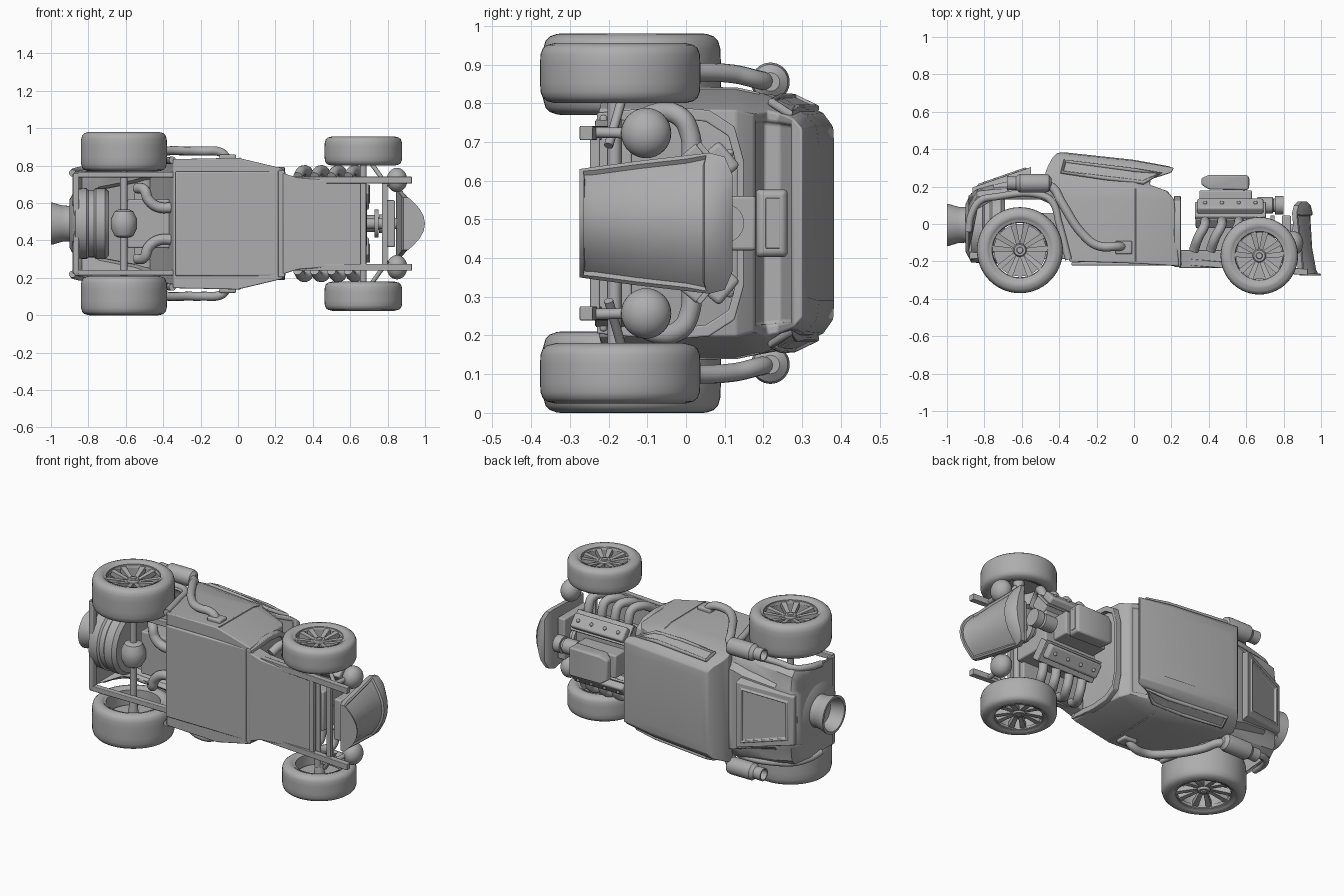
import bpy, bmesh, math
from mathutils import Vector, Matrix

if "Cube" in bpy.data.objects:
    bpy.data.objects.remove(bpy.data.objects["Cube"])

ZC = 0.49  # the car lies on its side: z is its width, +y its roof, +x its nose
grey = bpy.data.materials.new("plain_grey")
grey.diffuse_color = (0.42, 0.42, 0.42, 1)
grey.use_nodes = True
grey.node_tree.nodes["Principled BSDF"].inputs["Base Color"].default_value = grey.diffuse_color


def finish(name, bm, bevel=0, solid=0, angle=0.6):
    bmesh.ops.recalc_face_normals(bm, faces=bm.faces)
    me = bpy.data.meshes.new(name)
    bm.to_mesh(me)
    bm.free()
    me.materials.append(grey)
    for p in me.polygons:
        p.use_smooth = True
    me.set_sharp_from_angle(angle=angle)
    ob = bpy.data.objects.new(name, me)
    bpy.context.collection.objects.link(ob)
    if solid:
        m = ob.modifiers.new("thickness", 'SOLIDIFY')
        m.thickness = solid
    if bevel:
        m = ob.modifiers.new("bevel", 'BEVEL')
        m.width, m.segments, m.limit_method, m.angle_limit = bevel, 3, 'ANGLE', 0.5
    return ob


def add_rings(bm, rings, cap=True, closed=True):
    vs = [[bm.verts.new((x, y, ZC + w)) for x, y, w in r] for r in rings]
    n = len(vs[0])
    for a, b in zip(vs, vs[1:]):
        for i in range(n if closed else n - 1):
            j = (i + 1) % n
            bm.faces.new((a[i], a[j], b[j], b[i]))
    if cap:
        bm.faces.new(vs[0])
        bm.faces.new(vs[-1])
    bmesh.ops.recalc_face_normals(bm, faces=bm.faces)


def loft(name, rings, cap=True, closed=True, **kw):
    bm = bmesh.new()
    add_rings(bm, rings, cap, closed)
    return finish(name, bm, **kw)


def box(name, c, s, rot=0, bevel=0.008):
    bm = bmesh.new()
    bmesh.ops.create_cube(bm, size=1)
    bm.transform(Matrix.Translation((c[0], c[1], ZC + c[2])) @ Matrix.Rotation(rot, 4, 'X') @ Matrix.Diagonal((*s, 1)))
    return finish(name, bm, bevel=bevel)


def spin(name, prof, c, axis='X', n=40, cap=False):
    """revolve (along, radius) points about an axis through c"""
    def pt(t, r, a):
        u, v = r * math.cos(a), r * math.sin(a)
        return (c[0] + t, c[1] + u, c[2] + v) if axis == 'X' else (c[0] + u, c[1] + v, c[2] + t)
    return loft(name, [[pt(t, r, 2 * math.pi * i / n) for i in range(n)] for t, r in prof], cap=cap)


def tube(name, pts, r, cyclic=False, smooth=True):
    cu = bpy.data.curves.new(name, 'CURVE')
    cu.dimensions, cu.bevel_depth, cu.bevel_resolution, cu.resolution_u = '3D', r, 4, 8
    cu.use_fill_caps = True
    sp = cu.splines.new('BEZIER')
    sp.bezier_points.add(len(pts) - 1)
    for b, (x, y, w) in zip(sp.bezier_points, pts):
        b.co = (x, y, ZC + w)
        b.handle_left_type = b.handle_right_type = 'AUTO' if smooth else 'VECTOR'
    sp.use_cyclic_u = cyclic
    tmp = bpy.data.objects.new("tmp", cu)
    bpy.context.collection.objects.link(tmp)
    me = bpy.data.meshes.new_from_object(tmp.evaluated_get(bpy.context.evaluated_depsgraph_get()))
    bpy.data.objects.remove(tmp)
    bm = bmesh.new()
    bm.from_mesh(me)
    return finish(name, bm)


def both(pts, s):
    return [(x, y, w * s) for x, y, w in pts]


# cabin: rings from floor to roof, each given at rear, middle and front; windscreen recessed
levels = [((-.345, -.20, .345), (0, -.21, .352), (.24, -.225, .295)),
          ((-.42, .13, .335), (0, .13, .35), (.215, .13, .292)),
          ((-.47, .24, .33), (0, .20, .335), (.18, .175, .28)),
          ((-.475, .27, .325), (0, .225, .325), (.085, .21, .29)),
          ((-.46, .31, .305), (0, .27, .305), (.09, .24, .285)),
          ((-.435, .355, .285), (0, .31, .28), (.20, .275, .272)),
          ((-.41, .38, .25), (0, .337, .25), (.213, .30, .245)),
          ((-.37, .383, .20), (0, .343, .20), (.18, .31, .19))]
bm = bmesh.new()
add_rings(bm, [list(l) + both(l[::-1], -1) for l in levels])
screen = [f for f in bm.faces if abs(f.calc_center_median().z - ZC) < .01 and f.calc_center_median().x > .05
          and .18 < f.calc_center_median().y < .27]
bmesh.ops.inset_region(bm, faces=screen, thickness=.025)
bmesh.ops.inset_region(bm, faces=screen, thickness=.006, depth=-.012)
finish("cabin", bm, bevel=.01)
box("floor_pan", (-.04, -.213, 0), (.59, .02, .56))

# cowl flange around the firewall
cowl = [(-.23, .285), (-.05, .302), (.06, .292), (.125, .25), (.15, .16)]
outer = cowl + [(y, -w) for y, w in cowl[::-1]]
inner = [((y + .03) * .9 - .03, w * .9) for y, w in outer]
ring = lambda x, pr: [(x, y, w) for y, w in pr]
loft("cowl_flange", [ring(.215, inner), ring(.215, outer), ring(.25, outer), ring(.25, inner), ring(.215, inner)],
     cap=False, bevel=.004)

# rear body shell, open underneath
rear = [(-.43, .10, .33, .20, .25, .26), (-.5, .13, .325, .2, .24, .26), (-.56, .13, .32, .195, .22, .255),
        (-.75, .13, .30, .185, .18, .21), (-.84, .08, .285, .175, .16, .185), (-.885, -.15, .265, .10, .15, .15)]


def rear_section(x, yb, w, sh, wd, top):
    h = [(x, yb, w), (x, sh - .03, w), (x, sh, w - .03), (x, sh + .01, wd + .02), (x, top, wd)]
    return h + both(h[::-1], -1)


secs = [rear_section(*r) for r in rear]
loft("rear_body", secs, cap=False, closed=False, solid=.012)
loft("rear_panel", [secs[-1], [(x + .015, y, w) for x, y, w in secs[-1]]])

# raised rear hatch with an inset window
bm = bmesh.new()
add_rings(bm, [[(-.86, .14, .16), (-.55, .22, .22), (-.55, .22, -.22), (-.86, .14, -.16)],
               [(-.865, .195, .145), (-.55, .305, .20), (-.55, .305, -.20), (-.865, .195, -.145)]])
lid = [max(bm.faces, key=lambda f: f.normal.y)]
bmesh.ops.inset_region(bm, faces=lid, thickness=.04)
bmesh.ops.inset_region(bm, faces=lid, thickness=.006, depth=.008)
bmesh.ops.inset_region(bm, faces=lid, thickness=.012)
bmesh.ops.inset_region(bm, faces=lid, thickness=.005, depth=-.014)
finish("rear_hatch", bm, bevel=.004)

# turbine and jet nozzle
spin("turbine", [(-.69, .05), (-.69, .17), (-.71, .19), (-.76, .19), (-.77, .18), (-.80, .18), (-.81, .19),
                 (-.87, .185), (-.90, .13), (-.90, .05)], (0, -.02, 0), cap=True)
spin("jet_nozzle", [(-.88, .105), (-.905, .095), (-.94, .097), (-.99, .112), (-1, .113), (-1, .098), (-.92, .078),
                    (-.905, 0.004)], (0, -.005, 0), cap=True)

# floor of the nose, flared toward the cowl
pan = [(.24, .27), (.32, .245), (.45, .235), (.66, .225)]
loft("nose_pan", [[(x, -.235, w), (x, -.14, w), (x, -.14, -w), (x, -.235, -w)] for x, w in pan], bevel=.006)

# engine
box("engine_block", (.515, -.04, 0), (.35, .24, .24))
box("intake_manifold", (.49, .12, 0), (.28, .12, .14))
scoop = [(.36, .21, .245, .06), (.40, .185, .262, .085), (.60, .18, .262, .087), (.615, .19, .254, .08)]
loft("air_scoop", [[(x, a, w), (x, b, w), (x, b, -w), (x, a, -w)] for x, a, b, w in scoop], bevel=.016)
box("scoop_mouth", (.614, .224, 0), (.008, .036, .13), bevel=.002)
spin("front_pulley", [(.66, .045), (.74, .045), (.745, .035), (.755, .035), (.755, .05), (.80, .05), (.80, .01)],
     (0, .10, 0), cap=True)
spin("cooling_fan", [(.73, .02), (.73, .075), (.75, .075), (.75, .02)], (0, -.03, 0), cap=True)
spin("crank_shaft", [(.65, .03), (.85, .03)], (0, -.03, 0), cap=True)
box("radiator", (.815, -.08, 0), (.05, .25, .25))

# grille shell: rings from bottom to top with a bowed front, framed panel in front
bm = bmesh.new()
rows = [(-.275, .885, 1.0, .14), (-.24, .875, .985, .145), (-.13, .865, .965, .16), (0, .85, .957, .175),
        (.06, .845, .955, .182), (.10, .855, .945, .172), (.12, .875, .925, .125)]
add_rings(bm, [[(b, y, -w), (b + .025, y, -w)] + [(b + .025 + (f - b - .025) * (1 - (t / 3.5) ** 2), y, w * t / 3.5)
          for t in range(-3, 4)] + [(b + .025, y, w), (b, y, w)] for y, b, f, w in rows])
front = [f for f in bm.faces if f.normal.x > .35 and f.calc_center_median().y < .07]
bmesh.ops.inset_region(bm, faces=front, thickness=.012)
bmesh.ops.inset_region(bm, faces=front, thickness=.004, depth=-.012)
finish("grille_shell", bm)

# axles and underside
spin("front_axle", [(-.33, .018), (.33, .018)], (.67, -.185, 0), 'Z', 16, True)
spin("rear_axle", [(-.36, .02), (.36, .02)], (-.61, -.14, 0), 'Z', 16, True)
spin("differential", [(-.075, .03), (-.065, .05), (-.025, .07), (.025, .07), (.065, .05), (.075, .03)],
     (-.61, -.14, 0), 'Z', 24, True)
box("gearbox", (-.46, -.02, 0), (.26, .16, .26))
box("rear_bumper", (-.865, -.17, 0), (.03, .04, .54))
for x in (.785, .67):
    box("cross_member", (x, -.235, 0), (.03, .025, .47), bevel=.004)


def wheel(tag, x, y, w, R, rim, h, s):
    c = (x, y, w * s)
    half = [(h * .9, rim - .002), (h * .96, rim + .004), (h, rim + .02), (h * .985, R - .035), (h * .93, R - .018),
            (h * .82, R - .007), (h * .62, R - .001), (h * .3, R)]
    spin(tag + "_tyre", [(-t, r) for t, r in half] + half[::-1], c, 'Z', 56)
    spin(tag + "_rim", [(-h * .95, rim), (-h * .9, rim - .014), (h * .9, rim - .014), (h * .95, rim)], c, 'Z', 56)
    flip = lambda pr: [(t * s, r) for t, r in pr]
    spin(tag + "_rim_lip", flip([(h * .7, rim - .003), (h * .7, rim - .02), (h * .85, rim - .016), (h * .93, rim - .002)]),
         c, 'Z', 56)
    spin(tag + "_hub", flip([(-h, .02), (-.02, .03), (h * .6, .036), (h * .72, .03), (h * .72, .018), (h * .78, .015)]),
         c, 'Z', 24, True)
    spin(tag + "_brake_disc", [(-.008, .02), (-.008, rim * .85), (.008, rim * .85), (.008, .02)], c, 'Z', 40, True)
    bm = bmesh.new()
    for k in range(10):  # paired spokes
        sg = 1 if k % 2 else -1
        mid = (k // 2) * 2 * math.pi / 5 + math.pi / 2
        rings = []
        for r, a, t, d in ((.025, mid + sg * .3, .010, .58), (rim - .008, mid + sg * .25, .016, .82)):
            p, n = Vector((math.cos(a), math.sin(a))) * r, Vector((-math.sin(a), math.cos(a))) * t
            rings.append([(x + p.x + n.x * i, y + p.y + n.y * i, w * s + s * (h * d + j))
                          for i, j in ((-1, 0), (1, 0), (1, -.03), (-1, -.03))])
        add_rings(bm, rings)
    finish(tag + "_spokes", bm)


# everything that is mirrored left and right
for s, side in ((1, "left"), (-1, "right")):
    wheel(side + "_rear_wheel", -.61, -.14, .385, .23, .165, .105, s)
    wheel(side + "_front_wheel", .67, -.17, .388, .207, .147, .078, s)
    # side window
    win = [(-.385, .277, .324), (-.37, .335, .296), (0, .288, .296), (.14, .271, .28), (.05, .222, .312), (-.15, .245, .324)]
    loft(side + "_side_window", [[(x, y, (w - .004) * s) for x, y, w in win], [(x, y, (w + .004) * s) for x, y, w in win]])
    tube(side + "_window_frame", both(win, s), .011, True, False)
    # door seam and wheel arch lip
    tube(side + "_door_seam", both([(.01, -.2, .35), (.01, .13, .347), (.01, .19, .334)], s), .004, smooth=False)
    tube(side + "_wheel_arch", both([(-.885, -.04, .27), (-.87, .05, .28), (-.82, .125, .29), (-.74, .145, .305),
         (-.5, .155, .325), (-.44, .12, .33), (-.40, 0, .335), (-.35, -.19, .34)], s), .019)
    # exhaust
    box(side + "_exhaust_mount", (-.055, -.125, .345 * s), (.09, .07, .05))
    tube(side + "_exhaust_pipe", both([(-.06, -.12, .35), (-.09, -.12, .38), (-.19, -.117, .388), (-.26, -.07, .388),
         (-.39, .12, .386), (-.43, .19, .37), (-.48, .214, .365)], s), .024)
    spin(side + "_muffler", [(-.44, .024), (-.455, .045), (-.475, .05), (-.61, .05), (-.63, .036), (-.68, .038),
         (-.68, .03), (-.64, .028), (-.64, .003)], (0, .218, .365 * s), cap=True)
    # cylinder head, valve cover and bolts
    box(side + "_cylinder_head", (.515, .04, .14 * s), (.37, .07, .12), .7 * s)
    box(side + "_cover_flange", (.515, .072, .158 * s), (.38, .014, .125), .7 * s, .003)
    box(side + "_valve_cover", (.515, .094, .165 * s), (.355, .05, .085), .7 * s, .012)
    for k in range(4):
        bm = bmesh.new()
        bmesh.ops.create_uvsphere(bm, u_segments=10, v_segments=6, radius=.011,
                                  matrix=Matrix.Translation((.38 + .09 * k, .113, ZC + .181 * s)))
        finish(side + "_cover_bolt", bm)
    for k in range(4):  # headers
        x = .38 + .09 * k
        tube(side + "_header", both([(x, .015, .16), (x, .01, .23), (x - .005, -.015, .275), (x - .035, -.07, .285),
             (x - .06, -.14, .25)], s), .026)
    # frame rails, suspension arms, headlights
    r = [(x, y + dy, (.233 + dw) * s) for x, y in ((.25, -.2), (.93, -.258)) for dy, dw in
         ((-.017, -.018), (.017, -.018), (.017, .018), (-.017, .018))]
    loft(side + "_front_rail", [r[:4], r[4:]], bevel=.003)
    box(side + "_rear_rail", (-.61, -.17, .262 * s), (.53, .035, .03), bevel=.004)
    tube(side + "_steering_arm", both([(.80, -.2, .2), (.70, -.16, .34)], s), .012)
    tube(side + "_lamp_bracket", both([(.82, -.24, .235), (.83, -.15, .233)], s), .014)
    bm = bmesh.new()
    bmesh.ops.create_uvsphere(bm, u_segments=28, v_segments=16, radius=.065,
                              matrix=Matrix.Translation((.85, -.103, ZC + .233 * s)) @ Matrix.Diagonal((.85, 1, 1, 1)))
    finish(side + "_headlight", bm)
    # pipes under the turbine
    tube(side + "_intake_pipe", both([(-.34, -.12, .085), (-.43, -.12, .09), (-.48, -.12, .13), (-.50, -.11, .18),
         (-.54, -.06, .19)], s), .028)
